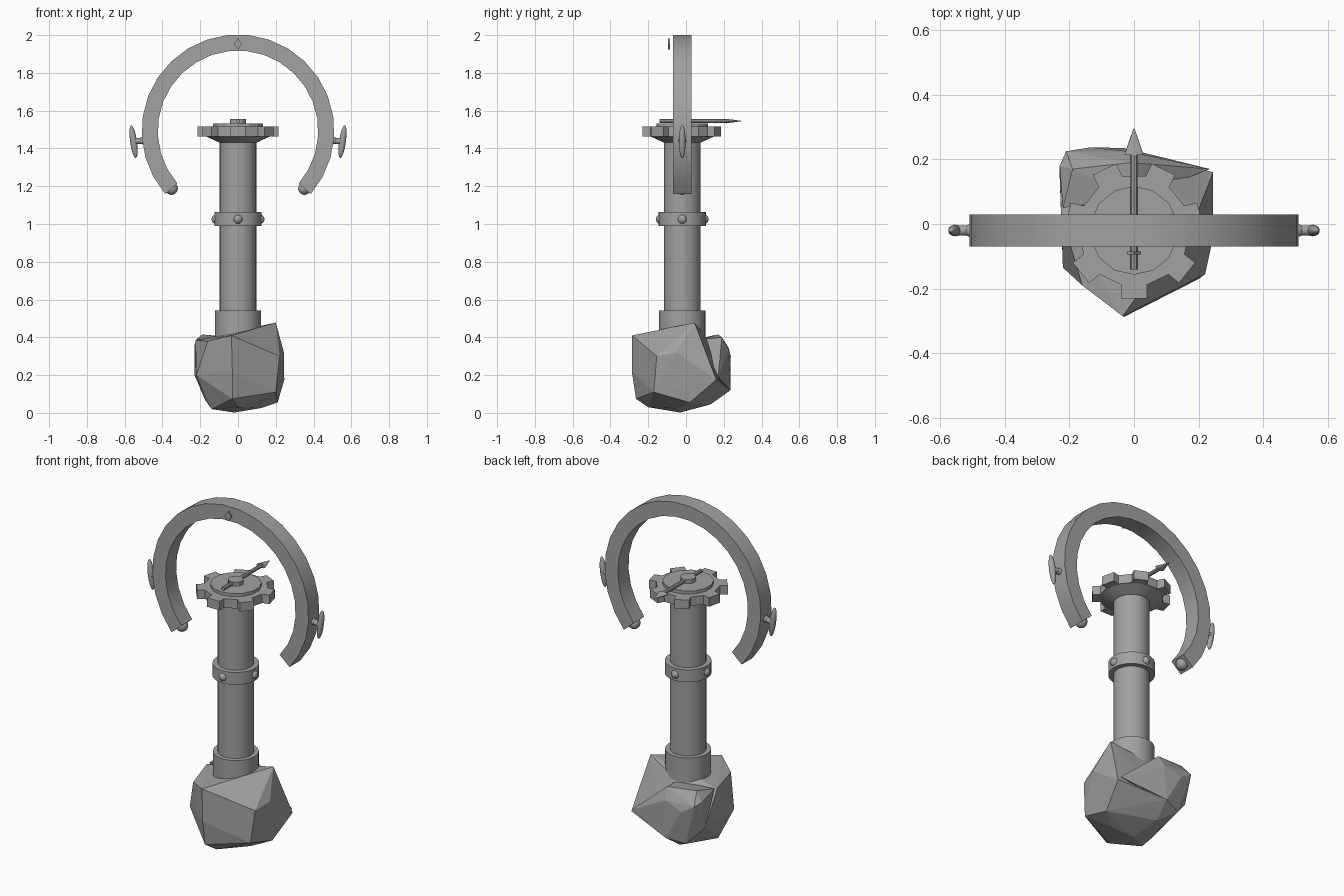
import bpy, bmesh, math
from mathutils import Vector, Matrix

if "Cube" in bpy.data.objects:
    bpy.data.objects.remove(bpy.data.objects["Cube"])

grey = bpy.data.materials.new("stone_grey")
grey.use_nodes = True
COLOUR = (0.36, 0.36, 0.36, 1)
grey.diffuse_color = COLOUR
grey.node_tree.nodes["Principled BSDF"].inputs["Base Color"].default_value = COLOUR

CY = -0.02  # depth of the column axis


def finish(name, bm, smooth=None):
    bmesh.ops.recalc_face_normals(bm, faces=bm.faces[:])
    mesh = bpy.data.meshes.new(name)
    bm.to_mesh(mesh)
    bm.free()
    mesh.materials.append(grey)
    ob = bpy.data.objects.new(name, mesh)
    bpy.context.collection.objects.link(ob)
    if smooth:
        bpy.ops.object.select_all(action='DESELECT')
        ob.select_set(True)
        bpy.context.view_layer.objects.active = ob
        bpy.ops.object.shade_smooth_by_angle(angle=math.radians(smooth))
    return ob


def rod(name, a, b, r1, r2=None, sides=32, smooth=35, squash=1):
    """Cylinder or cone between two points; squash flattens it in z."""
    a, b = Vector(a), Vector(b)
    bm = bmesh.new()
    bmesh.ops.create_cone(bm, cap_ends=True, segments=sides, radius1=r1,
                          radius2=r1 if r2 is None else r2, depth=(b - a).length)
    turn = (b - a).to_track_quat('Z', 'Y').to_matrix().to_4x4()
    flat = Matrix.Diagonal((1, 1, squash, 1))
    bm.transform(Matrix.Translation((a + b) / 2) @ flat @ turn)
    return finish(name, bm, smooth)


def column(name, z0, z1, r0, r1=None, sides=32, smooth=35):
    return rod(name, (0, CY, z0), (0, CY, z1), r0, r1, sides, smooth)


def ball(name, at, size, tilt=0):
    bm = bmesh.new()
    bmesh.ops.create_uvsphere(bm, u_segments=16, v_segments=10, radius=1)
    bm.transform(Matrix.Translation(at) @ Matrix.Rotation(tilt, 4, 'Y')
                 @ Matrix.Diagonal((*size, 1)))
    return finish(name, bm, 60)


def slab(name, outline, axis, thickness):
    """Extrude a flat outline along an axis."""
    bm = bmesh.new()
    face = bm.faces.new([bm.verts.new(p) for p in outline])
    new = bmesh.ops.extrude_face_region(bm, geom=[face])["geom"]
    bmesh.ops.translate(bm, vec=Vector(axis) * thickness,
                        verts=[g for g in new if isinstance(g, bmesh.types.BMVert)])
    return finish(name, bm)


def rock(name, points):
    bm = bmesh.new()
    for p in points:
        bm.verts.new(p)
    hull = bmesh.ops.convex_hull(bm, input=bm.verts[:])
    loose = [v for v in bm.verts if not v.link_faces]
    bmesh.ops.delete(bm, geom=loose, context='VERTS')
    return finish(name, bm)


# Rough boulder at the foot, with a lobe at the back
rock("boulder", [
    (-.035, -.285, .41), (-.03, -.287, .22), (-.03, -.265, .075),
    (.2, .045, .478), (.22, -.155, .3), (.243, -.05, .32),
    (.245, .16, .175), (.21, .02, .055), (.2, -.17, .11),
    (-.03, .235, .12), (-.14, .2, .1), (-.23, .15, .2),
    (-.225, .03, .385), (-.22, -.135, .2), (-.16, -.19, .38),
    (-.175, -.05, .07), (-.14, -.1, .02), (-.02, -.03, .002),
    (0, -.2, .03), (.12, -.05, .025), (-.05, .13, .045), (0, .1, .41)])
rock("boulder_lobe", [
    (-.19, .17, .415), (-.21, .225, .345), (-.23, .18, .36), (-.135, .237, .3),
    (-.02, .225, .335), (-.01, .19, .4), (-.03, .235, .12), (-.14, .2, .1),
    (.235, .17, .19), (-.22, .05, .39), (0, .08, .39), (-.23, .15, .2)])

# Column with its collars
column("column", .3, 1.46, .097)
column("lower_collar", .36, .542, .123)
column("middle_collar", .99, 1.063, .125)
for i in range(4):
    a = i * math.pi / 2
    ball(f"collar_stud_{i + 1}", (.115 * math.cos(a), CY + .115 * math.sin(a), 1.025),
         (.025,) * 3)

# Toothed wheel on the column
column("wheel_underside", 1.432, 1.462, .1, .165, 28, 20)
TEETH = 7
outline = []
for i in range(TEETH):
    a = -math.pi / 2 + i * math.tau / TEETH
    for radius, half in ((.168, -.04), (.21, -.04), (.21, .04), (.168, .04)):
        outline.append((radius * math.cos(a) - half * math.sin(a),
                        CY + radius * math.sin(a) + half * math.cos(a), 1.462))
slab("toothed_wheel", outline, (0, 0, 1), .053)
column("wheel_plate", 1.51, 1.533, .137, None, 14, 20)

# Pointer turning on a hub
column("pointer_hub", 1.53, 1.556, .042, None, 12, 20)
rod("pointer_bar", (0, -.14, 1.545), (0, .22, 1.545), .011, sides=8)
rod("pointer_tip", (0, .213, 1.545), (0, .295, 1.545), .03, .002, 12, 35, 1)
bpy.data.objects["pointer_tip"].scale.z = .4
bpy.data.objects["pointer_tip"].location.z = 1.545 * .6

# Open arch around the wheel
ARCH_Z, OUTER, INNER, STEPS = 1.493, .51, .425, 21
START, SWEEP = math.radians(-41), math.radians(262)


def arch_point(radius, t, y):
    a = START + SWEEP * t
    return (radius * math.cos(a), y, ARCH_Z + radius * math.sin(a))


bm = bmesh.new()
rings = [[bm.verts.new(arch_point(r, i / STEPS, y)) for r, y in
          ((OUTER, -.07), (INNER, -.07), (INNER, .03), (OUTER, .03))]
         for i in range(STEPS + 1)]
for p, q in zip(rings, rings[1:]):
    for k in range(4):
        n = (k + 1) % 4
        bm.faces.new((p[k], p[n], q[n], q[k]))
bm.faces.new(rings[0])
bm.faces.new(rings[-1])
finish("arch", bm, 20)

# Thin diamond in front of the arch crown
slab("crown_diamond", [(0, -.094, 1.925), (.022, -.094, 1.954), (0, -.094, 1.983),
                       (-.022, -.094, 1.954)], (0, 1, 0), .009)

# Arch end beads and side knobs
for side, label in ((1, "left"), (-1, "right")):
    ball(f"{label}_end_bead", (side * .352, CY, 1.188), (.034,) * 3)
    rod(f"{label}_knob_stem", (side * .49, CY, 1.443), (side * .56, CY, 1.436), .016, sides=12)
    ball(f"{label}_knob_joint", (side * .505, CY, 1.442), (.02,) * 3)
    ball(f"{label}_knob", (side * .553, CY, 1.436), (.018, .018, .088), side * math.radians(8))
